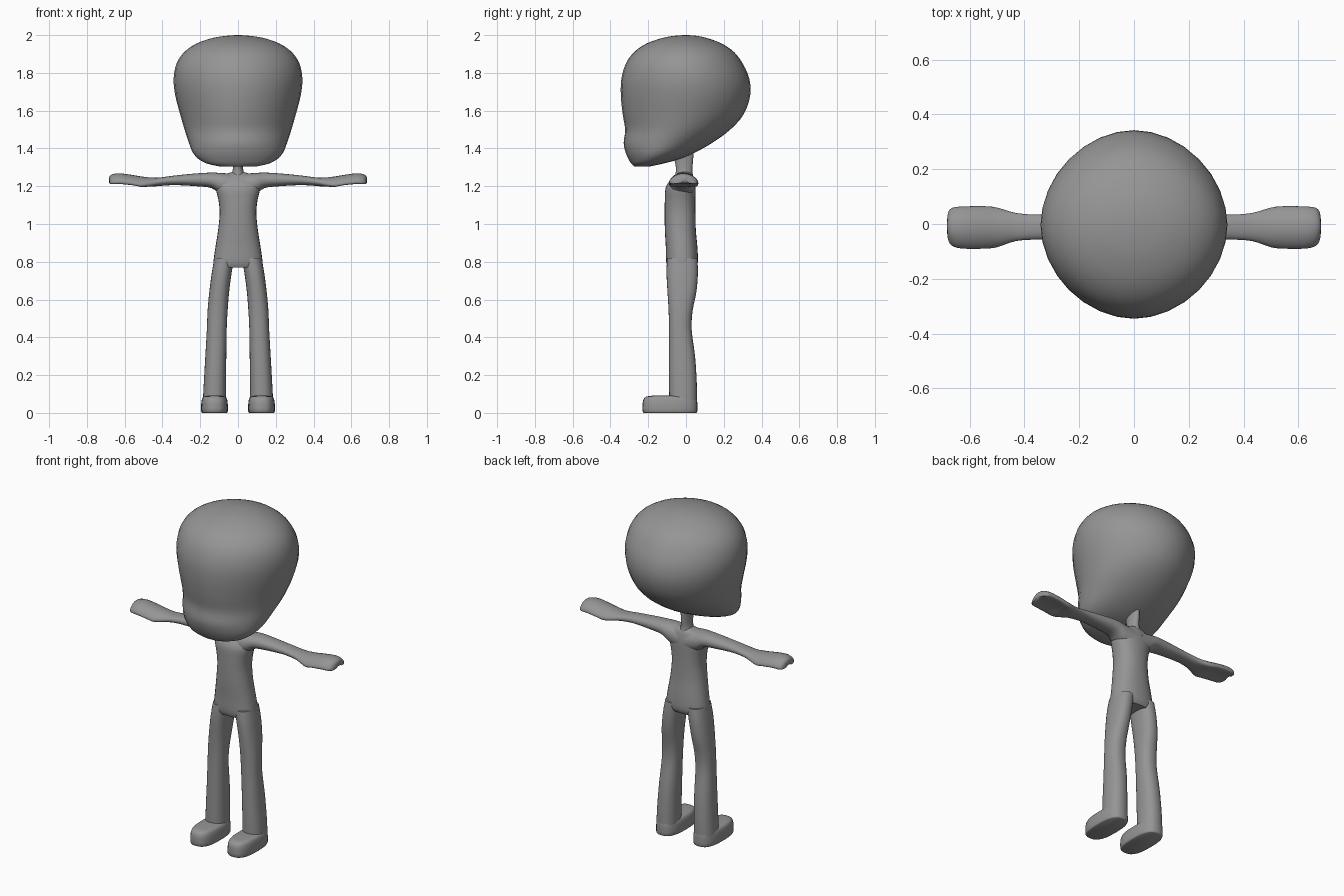
import bpy, bmesh, math

grey = bpy.data.materials.new("plain grey")
grey.diffuse_color = (0.3, 0.3, 0.3, 1)


def spline(keys, steps):
    """Catmull-Rom in-betweens for a list of cross-sections."""
    out = []
    for i in range(len(keys) - 1):
        p0, p1, p2, p3 = (keys[max(i - 1, 0)], keys[i], keys[i + 1],
                          keys[min(i + 2, len(keys) - 1)])
        for s in range(steps):
            t = s / steps
            out.append([0.5 * (2 * b + (c - a) * t + (2 * a - 5 * b + 4 * c - d) * t * t
                               + (3 * b - a - 3 * c + d) * t ** 3)
                        for a, b, c, d in zip(p0, p1, p2, p3)])
    return out + [list(keys[-1])]


def loft(name, keys, axis="z", side=1, power=2.0, segs=28, steps=3, bow=0.0, angle=50):
    """Skin sections (position, a0, a1, b0, b1); a,b = x,y on z axis or y,z on x axis."""
    bm = bmesh.new()
    rings = []
    for p, a0, a1, b0, b1 in spline(keys, steps):
        ring = []
        for k in range(segs):
            ang = 2 * math.pi * k / segs
            c, s = math.cos(ang), math.sin(ang)
            u = math.copysign(abs(c) ** (2 / power), c)
            v = math.copysign(abs(s) ** (2 / power), s)
            a = (a0 + a1) / 2 + (a1 - a0) / 2 * u
            b = (b0 + b1) / 2 + (b1 - b0) / 2 * v
            if axis == "z":
                co = (side * a, b, p)
            else:
                # cupped palm: edges of the hand droop beyond the wrist
                droop = bow * max(0, min(1, (p - 0.42) / 0.1)) * u * u
                co = (side * p, a, b - droop)
            ring.append(bm.verts.new(co))
        rings.append(ring)
    for r, q in zip(rings, rings[1:]):
        for k in range(segs):
            n = (k + 1) % segs
            bm.faces.new((r[k], r[n], q[n], q[k]))
    bm.faces.new(rings[0][::-1])
    bm.faces.new(rings[-1])
    bmesh.ops.recalc_face_normals(bm, faces=bm.faces)
    mesh = bpy.data.meshes.new(name)
    bm.to_mesh(mesh)
    bm.free()
    mesh.materials.append(grey)
    ob = bpy.data.objects.new(name, mesh)
    bpy.context.collection.objects.link(ob)
    bpy.ops.object.select_all(action="DESELECT")
    bpy.context.view_layer.objects.active = ob
    ob.select_set(True)
    bpy.ops.object.shade_smooth_by_angle(angle=math.radians(angle))
    return ob


# Head: broad dome, back slanting down to a forward chin
head = [(1.305, .10, -.275, -.19), (1.32, .165, -.29, -.12), (1.345, .21, -.305, -.03),
        (1.38, .24, -.32, .05), (1.43, .26, -.33, .14), (1.50, .283, -.322, .235),
        (1.58, .306, -.335, .305), (1.68, .332, -.345, .34), (1.77, .341, -.342, .335),
        (1.85, .325, -.318, .30), (1.91, .285, -.275, .255), (1.955, .22, -.21, .19),
        (1.985, .135, -.125, .11), (1.997, .055, -.055, .05), (2.0, .005, -.005, .005)]
loft("head", [(z, -w, w, f, b) for z, w, f, b in head], power=1.92, segs=32)

# Neck
loft("neck", [(1.22, -.05, .05, -.07, .045), (1.27, -.032, .032, -.055, .035),
              (1.31, -.026, .026, -.055, .035), (1.42, -.026, .026, -.08, .045)])

# Torso: slim waist, wider hips and shoulders
torso = [(.77, .125, -.095, .05), (.80, .13, -.105, .063), (.88, .119, -.107, .06),
         (.97, .105, -.112, .052), (1.06, .097, -.113, .05), (1.13, .104, -.112, .05),
         (1.19, .118, -.108, .05), (1.23, .11, -.085, .045), (1.262, .07, -.055, .035),
         (1.275, .03, -.035, .02)]
loft("torso", [(z, -w, w, f, b) for z, w, f, b in torso], power=2.3)

# Limbs, mirrored
leg = [(.06, .064, .186, -.088, .058), (.16, .064, .181, -.09, .057),
       (.30, .062, .173, -.09, .048), (.44, .06, .165, -.09, .03),
       (.54, .055, .161, -.092, .035), (.64, .047, .152, -.098, .055),
       (.74, .034, .139, -.103, .063), (.82, .02, .125, -.1, .06)]
foot = [(0, .06, .19, -.222, .055), (.008, .054, .195, -.23, .06),
        (.045, .054, .195, -.23, .06), (.072, .058, .191, -.225, .058),
        (.086, .068, .182, -.21, .05), (.091, .09, .16, -.18, .03)]
arm = [(.02, -.085, .05, 1.13, 1.265), (.09, -.085, .047, 1.155, 1.27),
       (.14, -.07, .045, 1.19, 1.272), (.22, -.062, .04, 1.2, 1.268),
       (.34, -.057, .034, 1.206, 1.256), (.43, -.062, .04, 1.2, 1.245),
       (.50, -.085, .06, 1.198, 1.25), (.55, -.09, .065, 1.208, 1.258),
       (.62, -.09, .064, 1.215, 1.268), (.66, -.082, .06, 1.215, 1.265),
       (.677, -.062, .045, 1.22, 1.256), (.682, -.03, .015, 1.23, 1.246)]
for label, side in (("left", 1), ("right", -1)):
    loft(label + "_leg", leg, side=side, power=2.3)
    loft(label + "_foot", foot, side=side, power=2.7, steps=2)
    loft(label + "_arm", arm, axis="x", side=side, power=2.2, bow=.02)
